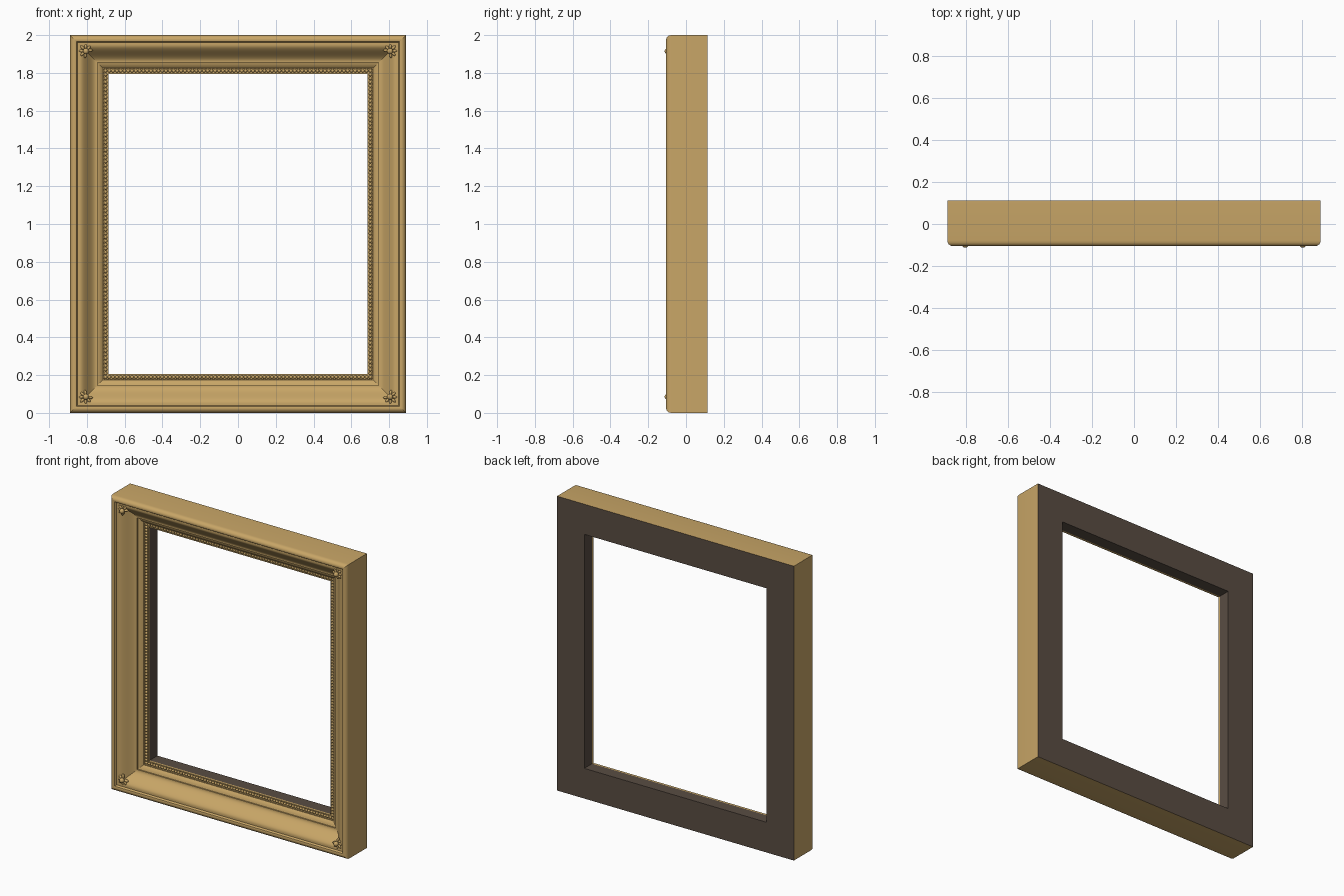
import bpy, bmesh, math
from mathutils import Vector, Matrix

cube = bpy.data.objects.get("Cube")
if cube:
    bpy.data.objects.remove(cube)

HALF_W, HEIGHT = 0.89, 2.0


def material(name, rgb):
    m = bpy.data.materials.new(name)
    m.use_nodes = True
    m.diffuse_color = (*rgb, 1)
    m.node_tree.nodes["Principled BSDF"].inputs["Base Color"].default_value = (*rgb, 1)
    return m


gold = material("gold", (0.58, 0.38, 0.135))
dark_wood = material("dark wood", (0.1, 0.073, 0.055))


def finish(bm, name, mats):
    mesh = bpy.data.meshes.new(name)
    bm.to_mesh(mesh)
    bm.free()
    for m in mats:
        mesh.materials.append(m)
    obj = bpy.data.objects.new(name, mesh)
    bpy.context.collection.objects.link(obj)
    return obj


def corners(inset, y):
    x = HALF_W - inset
    return [Vector((sx * x, y, z)) for sx, z in
            ((-1, inset), (1, inset), (1, HEIGHT - inset), (-1, HEIGHT - inset))]


# Moulding section as (inset from outer edge, depth), from outer back to inner back
section = [(0, 0.113), (0, -0.078)]
section += [(0.024 - 0.024 * math.cos(a), -0.08 - 0.025 * math.sin(a))
            for a in (0.35, 0.7, 1.05, 1.35, 1.57)]
section += [(0.034, -0.102), (0.04, -0.093), (0.04, -0.088), (0.05, -0.088)]
# Ogee slope
section += [(0.05 + 0.088 * t, -0.088 + 0.07 * t * t * (3 - 2 * t))
            for t in (i / 12 for i in range(1, 13))]
# Step, inner slope, bead channel and lip
section += [(0.145, -0.018), (0.145, -0.01), (0.155, -0.007), (0.166, 0.0),
            (0.175, 0.008), (0.18, 0.008), (0.18, 0.022), (0.198, 0.022),
            (0.198, 0.015), (0.205, 0.015), (0.205, 0.03), (0.205, 0.113)]

bm = bmesh.new()
rings = [[bm.verts.new(p) for p in corners(*s)] for s in section]
n = len(rings)
for i in range(n):
    a, b = rings[i], rings[(i + 1) % n]
    for k in range(4):
        f = bm.faces.new((a[k], a[(k + 1) % 4], b[(k + 1) % 4], b[k]))
        f.smooth = True
        f.material_index = 1 if i >= n - 2 else 0
bmesh.ops.recalc_face_normals(bm, faces=bm.faces)
# Crisp mitres and steps
for e in bm.edges:
    p, q = (v.co for v in e.verts)
    along_side = (p - q).length > 0.5
    e.smooth = along_side and e.calc_face_angle(0) < math.radians(35)
finish(bm, "frame_moulding", [gold, dark_wood])

# Bead course around the opening
bm = bmesh.new()
path = corners(0.189, 0.018)
for k in range(4):
    a, b = path[k], path[(k + 1) % 4]
    count = round((b - a).length / 0.02)
    for j in range(count):
        bmesh.ops.create_icosphere(bm, subdivisions=2, radius=0.0095,
                                   matrix=Matrix.Translation(a.lerp(b, j / count)))
for f in bm.faces:
    f.smooth = True
finish(bm, "bead_course", [gold])


# Corner rosettes: petals fanned around a round boss
def rosette(name, sx, sz):
    bm = bmesh.new()
    center = Vector((sx * 0.805, -0.08, 1 + sz * 0.915))
    outward = math.atan2(sz, sx)
    for i in range(-3, 4):
        ang = outward + i * math.radians(42)
        reach = 0.026 - 0.002 * abs(i)
        m = (Matrix.Translation(center) @ Matrix.Rotation(-ang, 4, 'Y')
             @ Matrix.Translation((reach, 0, 0))
             @ Matrix.Diagonal((0.017, 0.013, 0.008, 1)))
        bmesh.ops.create_uvsphere(bm, u_segments=12, v_segments=8, radius=1, matrix=m)
    bmesh.ops.create_uvsphere(bm, u_segments=16, v_segments=10, radius=0.016,
                              matrix=Matrix.Translation(center + Vector((0, -0.017, 0))))
    for f in bm.faces:
        f.smooth = True
    finish(bm, name, [gold])


for sx, side in ((1, "left"), (-1, "right")):
    for sz, level in ((1, "top"), (-1, "bottom")):
        rosette(f"rosette_{level}_{side}", sx, sz)
